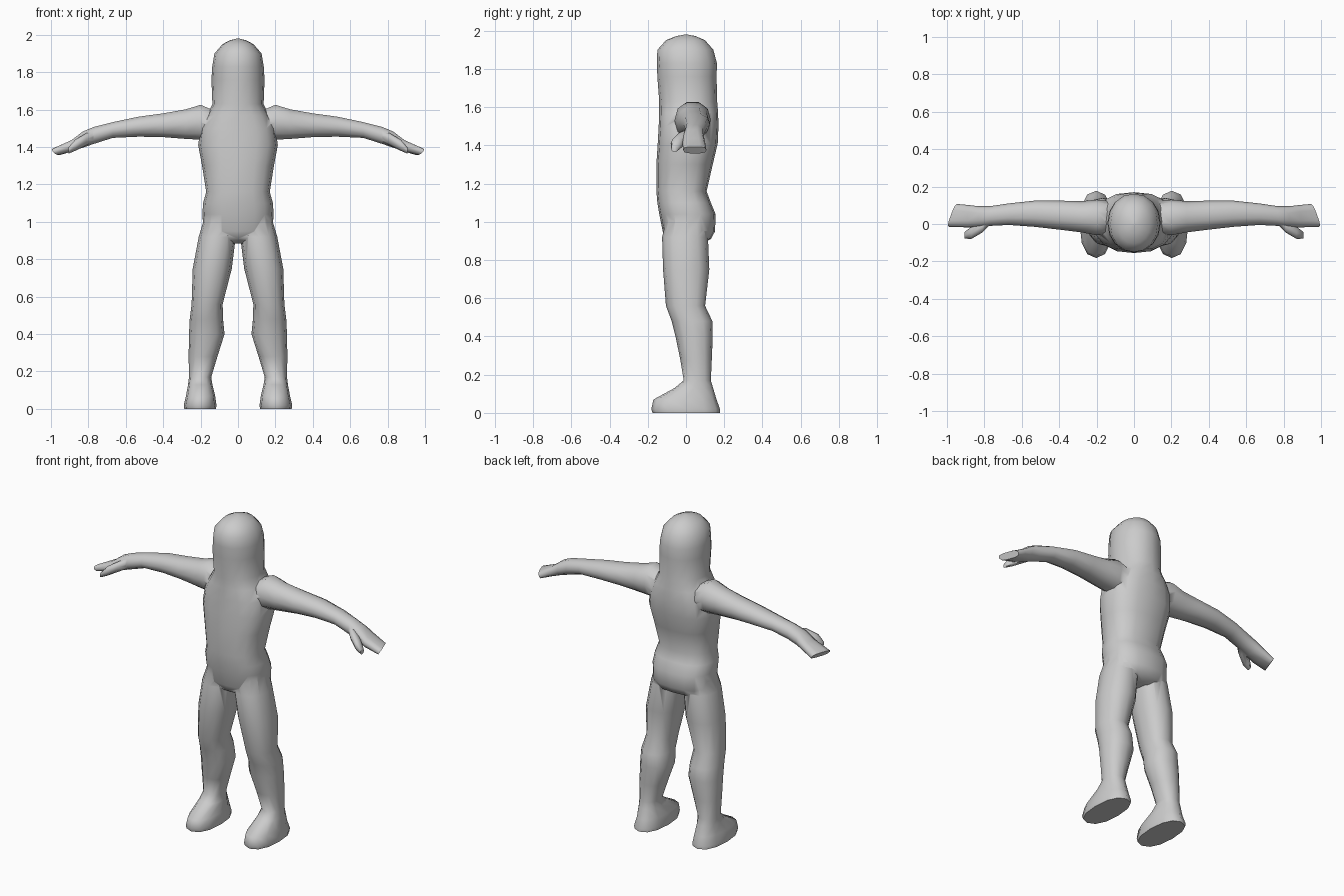
import bpy, bmesh, math

if "Cube" in bpy.data.objects:
    bpy.data.objects.remove(bpy.data.objects["Cube"])


def power(v, e):
    return math.copysign(abs(v) ** (2 / e), v)


def loft(name, rings, sides, mirror=False):
    """Skin a list of rings; each ring is a function of (cos, sin) giving a point."""
    bm = bmesh.new()
    loops = []
    for point, e in rings:
        loop = []
        for k in range(sides):
            a = 2 * math.pi * k / sides
            loop.append(bm.verts.new(point(power(math.cos(a), e), power(math.sin(a), e))))
        loops.append(loop)
    for lo, hi in zip(loops, loops[1:]):
        for k in range(sides):
            j = (k + 1) % sides
            bm.faces.new((lo[k], lo[j], hi[j], hi[k]))
    bm.faces.new(loops[0][::-1])
    bm.faces.new(loops[-1])
    bmesh.ops.recalc_face_normals(bm, faces=bm.faces)
    me = bpy.data.meshes.new(name)
    bm.to_mesh(me)
    bm.free()
    ob = bpy.data.objects.new(name, me)
    bpy.context.collection.objects.link(ob)
    if mirror:
        ob.modifiers.new("Mirror", 'MIRROR')
    return ob


def level(z, x0, x1, y0, y1, e=2.3):
    """Horizontal ring filling the given x and y range."""
    return (lambda c, s: ((x0 + x1) / 2 + c * (x1 - x0) / 2,
                          (y0 + y1) / 2 + s * (y1 - y0) / 2, z), e)


def slice_x(x, y0, y1, z0, z1, e=2.2, skew_y=0, skew_z=0):
    """Upright ring across an arm, optionally slanted."""
    return (lambda c, s: (x + c * skew_y + s * skew_z,
                          (y0 + y1) / 2 + c * (y1 - y0) / 2,
                          (z0 + z1) / 2 + s * (z1 - z0) / 2), e)


# Hooded head, torso and hips: z, half width, front, back
trunk = [(0.885, .10, -.06, .08), (0.91, .165, -.105, .13), (0.95, .185, -.122, .152),
         (1.04, .19, -.14, .155), (1.10, .187, -.15, .13), (1.16, .17, -.155, .108),
         (1.30, .192, -.155, .14), (1.41, .213, -.148, .166), (1.50, .20, -.143, .17),
         (1.57, .165, -.14, .168), (1.63, .137, -.14, .163), (1.76, .142, -.15, .16),
         (1.83, .138, -.152, .162), (1.90, .126, -.15, .143), (1.95, .083, -.105, .10),
         (1.972, .04, -.05, .05), (1.98, .006, -.006, .006)]
body = loft("figure_body", [level(z, -w, w, f, b, 2.5 if z < 1.6 else 2.1)
                            for z, w, f, b in trunk], 16)

# Arms from shoulder to slanted mitten hand
arms = loft("arms", [
    slice_x(.08, -.04, .11, 1.46, 1.585),
    slice_x(.13, -.06, .125, 1.43, 1.60),
    slice_x(.20, -.06, .13, 1.435, 1.63),
    slice_x(.28, -.045, .122, 1.44, 1.605),
    slice_x(.40, -.03, .125, 1.45, 1.583),
    slice_x(.53, -.015, .125, 1.453, 1.565),
    slice_x(.67, -.005, .11, 1.447, 1.535),
    slice_x(.77, -.01, .095, 1.415, 1.51),
    slice_x(.83, -.018, .095, 1.395, 1.485),
    slice_x(.89, -.018, .102, 1.375, 1.438, 2.6),
    slice_x(.968, -.015, .107, 1.358, 1.393, 3, -.022, .012)], 10, True)

# Thumbs
thumbs = loft("thumbs", [
    slice_x(.77, -.005, .04, 1.43, 1.48),
    slice_x(.81, -.045, .02, 1.41, 1.475),
    slice_x(.87, -.08, -.015, 1.38, 1.44),
    slice_x(.905, -.078, -.042, 1.365, 1.40)], 8, True)

# Legs running down into shoes
legs = loft("legs", [
    level(1.02, .03, .18, -.10, .10),
    level(.92, .012, .21, -.125, .115),
    level(.75, .033, .242, -.12, .122),
    level(.56, .082, .248, -.105, .10),
    level(.48, .08, .258, -.075, .138),
    level(.40, .072, .262, -.055, .14),
    level(.28, .11, .264, -.03, .135),
    level(.17, .143, .262, -.012, .13),
    level(.13, .137, .267, -.06, .142),
    level(.07, .122, .278, -.17, .16),
    level(.02, .115, .29, -.182, .178),
    level(0, .118, .287, -.175, .178)], 12, True)

# Merge every limb into one continuous skin
bpy.context.view_layer.objects.active = body
body.select_set(True)
for limb in (legs, arms, thumbs):
    mod = body.modifiers.new("Union", 'BOOLEAN')
    mod.operation = 'UNION'
    mod.solver = 'EXACT'
    mod.object = limb
    bpy.ops.object.modifier_apply(modifier=mod.name)
    bpy.data.objects.remove(limb)
bpy.ops.object.shade_smooth_by_angle(angle=math.radians(60))
